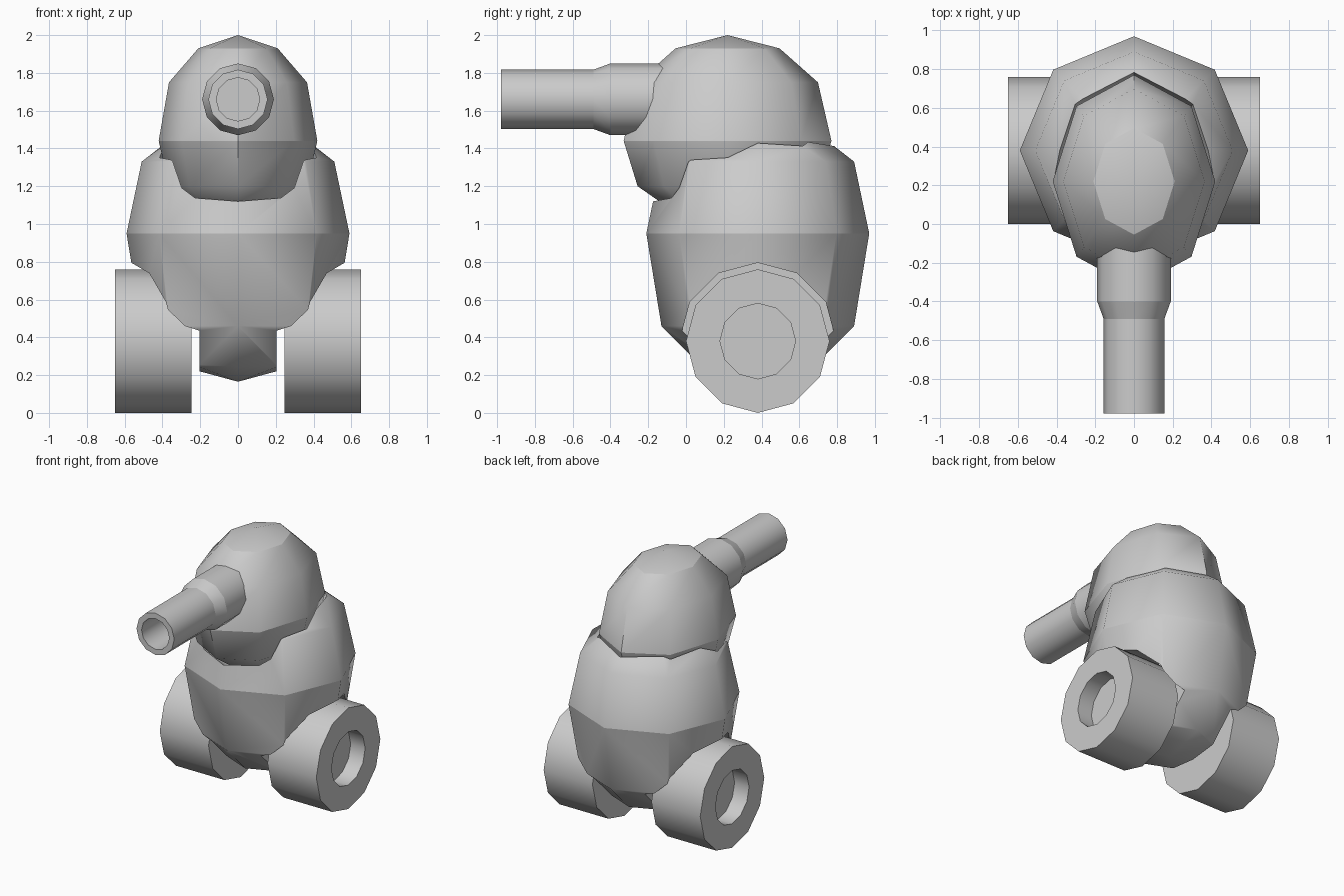
import bpy, bmesh, math
from mathutils import Matrix

if "Cube" in bpy.data.objects:
    bpy.data.objects.remove(bpy.data.objects["Cube"])


def lathe(name, profile, segs, matrix, sharp_rows=()):
    """Revolve (radius, height) points about z, then place with matrix."""
    bm = bmesh.new()
    rows = []
    for r, h in profile:
        n = 1 if r == 0 else segs
        rows.append([bm.verts.new((r * math.cos(2 * math.pi * i / segs),
                                   r * math.sin(2 * math.pi * i / segs), h)) for i in range(n)])
    for a, b in zip(rows, rows[1:]):
        for i in range(segs):
            j = (i + 1) % segs
            ring = [a[i % len(a)], a[j % len(a)], b[j % len(b)], b[i % len(b)]]
            bm.faces.new(list(dict.fromkeys(ring)))
    for f in bm.faces:
        f.smooth = True
    for k in sharp_rows:
        for i in range(segs):
            bm.edges.get((rows[k][i], rows[k][(i + 1) % segs])).smooth = False
    bm.transform(matrix)
    bmesh.ops.recalc_face_normals(bm, faces=bm.faces)
    me = bpy.data.meshes.new(name)
    bm.to_mesh(me)
    bm.free()
    ob = bpy.data.objects.new(name, me)
    bpy.context.collection.objects.link(ob)
    return ob


def select(ob):
    bpy.ops.object.select_all(action='DESELECT')
    ob.select_set(True)
    bpy.context.view_layer.objects.active = ob


def smooth(ob, degrees):
    select(ob)
    bpy.ops.object.shade_smooth_by_angle(angle=math.radians(degrees), keep_sharp_edges=True)


def cut(ob, cutter):
    select(ob)
    mod = ob.modifiers.new("cut", 'BOOLEAN')
    mod.operation = 'DIFFERENCE'
    mod.solver = 'EXACT'
    mod.object = cutter
    bpy.ops.object.modifier_apply(modifier=mod.name)
    bpy.data.objects.remove(cutter)


T = Matrix.Translation
SX = Matrix.Diagonal((0.42, 0.55, 1, 1))

# head: stretched eight-sided dome, with a rounded underside
head_profile = [(0, -0.44), (0.5, -0.38), (0.866, -0.24), (1, 0),
                (0.87, 0.31), (0.5, 0.49), (0, 0.56)]
head_at = T((0, 0.22, 1.44))
head = lathe("head", head_profile, 8, head_at @ SX, (3, 5))
smooth(head, 50)

# body: eight-sided egg, hollowed around the head and the wheels
body_profile = [(0, -0.785), (0.295, -0.705), (0.51, -0.49), (0.59, 0),
                (0.51, 0.38), (0.295, 0.547), (0, 0.61)]
body = lathe("body", body_profile, 8, T((0, 0.38, 0.95)), (3,))
cut(body, lathe("head_clearance", head_profile, 8, head_at @ Matrix.Scale(1.04, 4) @ SX))

for side, label in ((1, "right"), (-1, "left")):
    axis = T((0, 0.38, 0.38)) @ Matrix.Rotation(side * math.pi / 2, 4, 'Y')
    cut(body, lathe("wheel_clearance", [(0, 0.205), (0.415, 0.205), (0.415, 1), (0, 1)], 12, axis))
    # wheels with a recessed hub
    wheel = lathe(label + "_wheel", [(0, 0.245), (0.38, 0.245), (0.38, 0.65), (0.2, 0.65),
                                     (0.2, 0.53), (0, 0.53)], 12, axis)
    smooth(wheel, 40)
smooth(body, 50)

# barrel: wide collar tapering to a hollow tube
barrel = lathe("barrel", [(0, -0.1), (0.19, -0.1), (0.19, 0.4), (0.157, 0.49), (0.157, 0.98),
                          (0.115, 0.98), (0.115, 0.73), (0, 0.73)], 12,
               T((0, 0, 1.66)) @ Matrix.Rotation(math.pi / 2, 4, 'X'), (2, 3))
smooth(barrel, 40)
